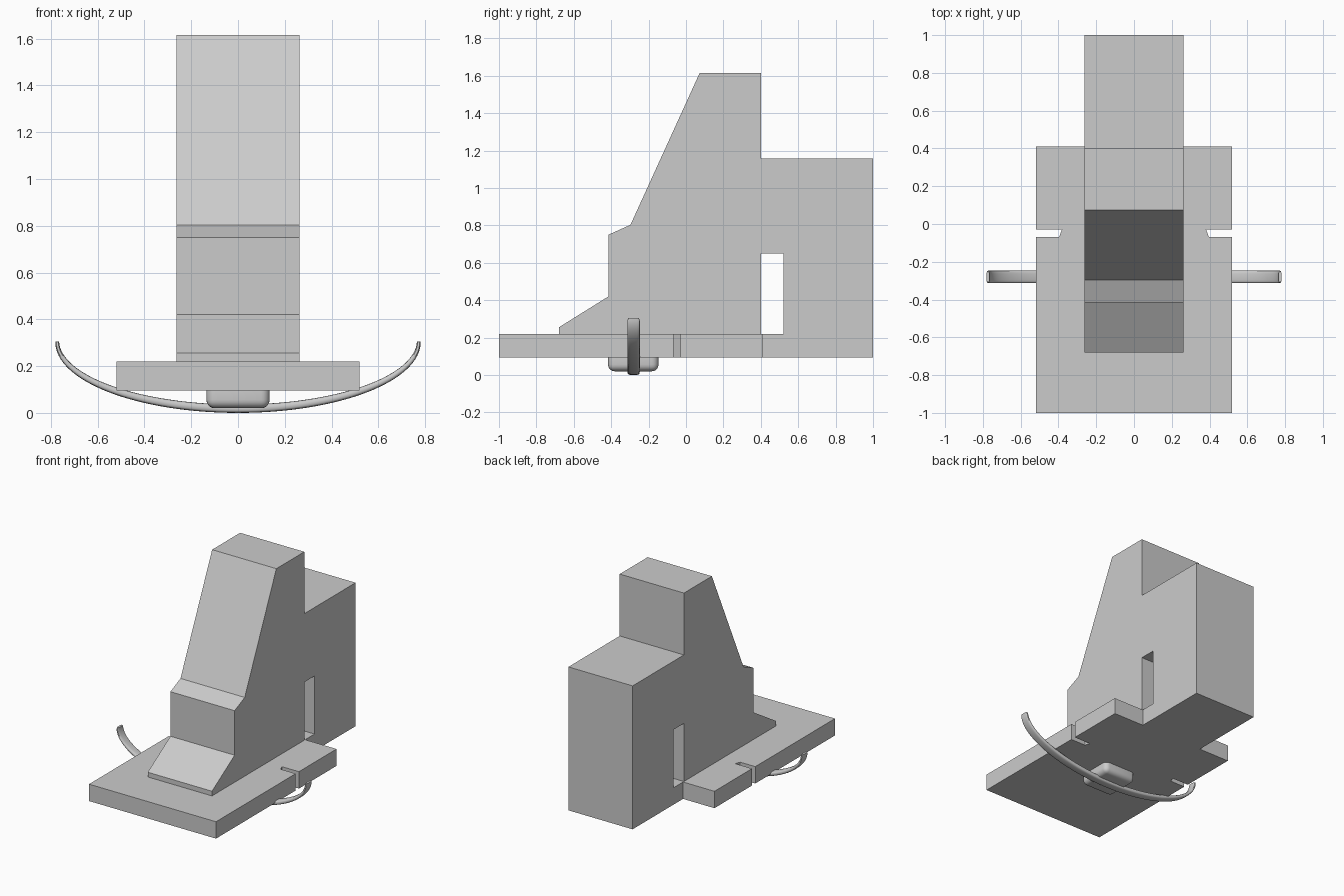
import bpy, bmesh
from math import sin, cos, pi, radians, copysign
from mathutils import Vector

if "Cube" in bpy.data.objects:
    bpy.data.objects.remove(bpy.data.objects["Cube"])


def finish(bm, name, smooth=False):
    bmesh.ops.recalc_face_normals(bm, faces=bm.faces[:])
    mesh = bpy.data.meshes.new(name)
    bm.to_mesh(mesh)
    bm.free()
    ob = bpy.data.objects.new(name, mesh)
    bpy.context.collection.objects.link(ob)
    if smooth:
        bpy.ops.object.select_all(action='DESELECT')
        bpy.context.view_layer.objects.active = ob
        ob.select_set(True)
        bpy.ops.object.shade_smooth_by_angle(angle=radians(40))
    return ob


def prism(name, points, offset):
    """Extrude a flat outline of 3D points along an offset."""
    bm = bmesh.new()
    face = bm.faces.new([bm.verts.new(p) for p in points])
    ext = bmesh.ops.extrude_face_region(bm, geom=[face])
    verts = [g for g in ext['geom'] if isinstance(g, bmesh.types.BMVert)]
    bmesh.ops.translate(bm, verts=verts, vec=Vector(offset))
    return finish(bm, name)


# Body: side profile (y, z), with the slot open down to the base plate
W = 0.263
profile = [(-0.68, 0.22), (-0.68, 0.255), (-0.415, 0.42), (-0.415, 0.75),
           (-0.297, 0.803), (0.073, 1.615), (0.40, 1.615), (0.40, 1.157),
           (1.0, 1.157), (1.0, 0.095), (0.41, 0.095), (0.41, 0.22),
           (0.52, 0.22), (0.52, 0.65), (0.40, 0.65), (0.40, 0.22)]
prism("body", [(-W, y, z) for y, z in profile], (2 * W, 0, 0))

# Base plate: right half outline with its side notch, mirrored to the left
half = [(0.52, -1.0), (0.52, -0.068), (0.396, -0.068), (0.382, -0.03),
        (0.52, -0.03), (0.52, 0.41)]
outline = half + [(-x, y) for x, y in reversed(half)]
prism("base_plate", [(x, y, 0.095) for x, y in outline], (0, 0, 0.125))

# Rounded mounting pad under the plate
bm = bmesh.new()
bmesh.ops.create_cube(bm, size=1)
for v in bm.verts:
    v.co = (v.co.x * 0.27, -0.282 + v.co.y * 0.27, 0.08 + v.co.z * 0.12)
bmesh.ops.bevel(bm, geom=bm.edges[:], offset=0.036, segments=5,
                profile=0.5, affect='EDGES')
finish(bm, "mounting_pad", True)

# Curved strap: rounded section swept along a half ellipse, thinner at the tips
bm = bmesh.new()
STEPS, SIDES = 64, 20
rings = []
for i in range(STEPS + 1):
    t = -pi / 2 + pi * i / STEPS
    centre = Vector((0.773 * sin(t), -0.28, 0.306 - 0.288 * cos(t)))
    normal = Vector((0.288 * sin(t), 0, -0.773 * cos(t))).normalized()
    thick = 0.008 + 0.010 * cos(t)
    width = 0.033 - (0.005 if i in (0, STEPS) else 0)
    ring = []
    for k in range(SIDES):
        a = 2 * pi * k / SIDES
        u, w = (copysign(abs(f) ** 0.6, f) for f in (cos(a), sin(a)))
        ring.append(bm.verts.new(centre + normal * thick * w + Vector((0, width * u, 0))))
    rings.append(ring)
for r0, r1 in zip(rings, rings[1:]):
    for k in range(SIDES):
        n = (k + 1) % SIDES
        bm.faces.new((r0[k], r0[n], r1[n], r1[k]))
bm.faces.new(rings[0])
bm.faces.new(rings[-1])
finish(bm, "curved_strap", True)
